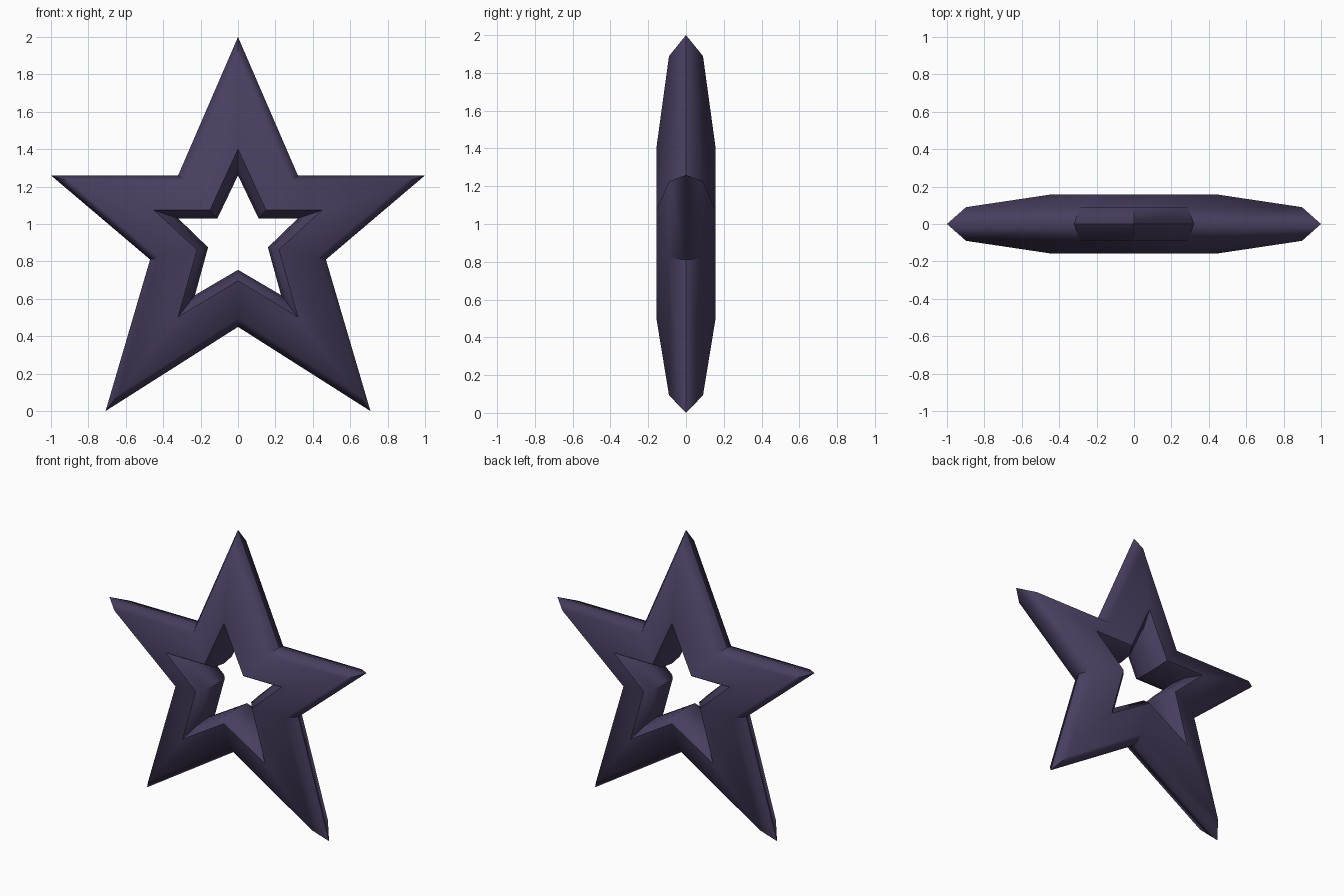
import bpy, bmesh, math

if "Cube" in bpy.data.objects:
    bpy.data.objects.remove(bpy.data.objects["Cube"])

# Outer and inner star corners (x, z), right half from top tip to bottom notch
half = [
    ((0.00, 2.00), (0.00, 1.26)),
    ((0.32, 1.26), (0.11, 1.03)),
    ((1.00, 1.26), (0.32, 1.03)),
    ((0.47, 0.81), (0.16, 0.875)),
    ((0.708, 0.00), (0.23, 0.62)),
    ((0.00, 0.45), (0.00, 0.755)),
]
mirrored = [((-o[0], o[1]), (-i[0], i[1])) for o, i in reversed(half[1:-1])]
corners = half + mirrored

# Tube section: (fraction from outer to inner edge, depth)
front = [(0, 0), (0.15, 0.09), (0.81, 0.157), (0.96, 0.10), (1, 0)]
section = front + [(f, -d) for f, d in reversed(front[1:-1])]

# Sweep the section around the star
bm = bmesh.new()
rings = []
for o, i in corners:
    rings.append([bm.verts.new((o[0] + (i[0] - o[0]) * f, d,
                                o[1] + (i[1] - o[1]) * f)) for f, d in section])
n, m = len(rings), len(section)
for a in range(n):
    r, s = rings[a], rings[(a + 1) % n]
    for b in range(m):
        c = (b + 1) % m
        bm.faces.new((r[b], r[c], s[c], s[b]))
bmesh.ops.recalc_face_normals(bm, faces=bm.faces[:])

mesh = bpy.data.meshes.new("hollow_star")
bm.to_mesh(mesh)
bm.free()
star = bpy.data.objects.new("hollow_star", mesh)
bpy.context.collection.objects.link(star)

# Dark purple finish
mat = bpy.data.materials.new("dark_purple")
mat.diffuse_color = (0.065, 0.048, 0.115, 1)
mat.use_nodes = True
mat.node_tree.nodes["Principled BSDF"].inputs["Base Color"].default_value = mat.diffuse_color
mesh.materials.append(mat)

# Smooth shading with sharp folds
bpy.context.view_layer.objects.active = star
star.select_set(True)
bpy.ops.object.shade_smooth_by_angle(angle=math.radians(50))
